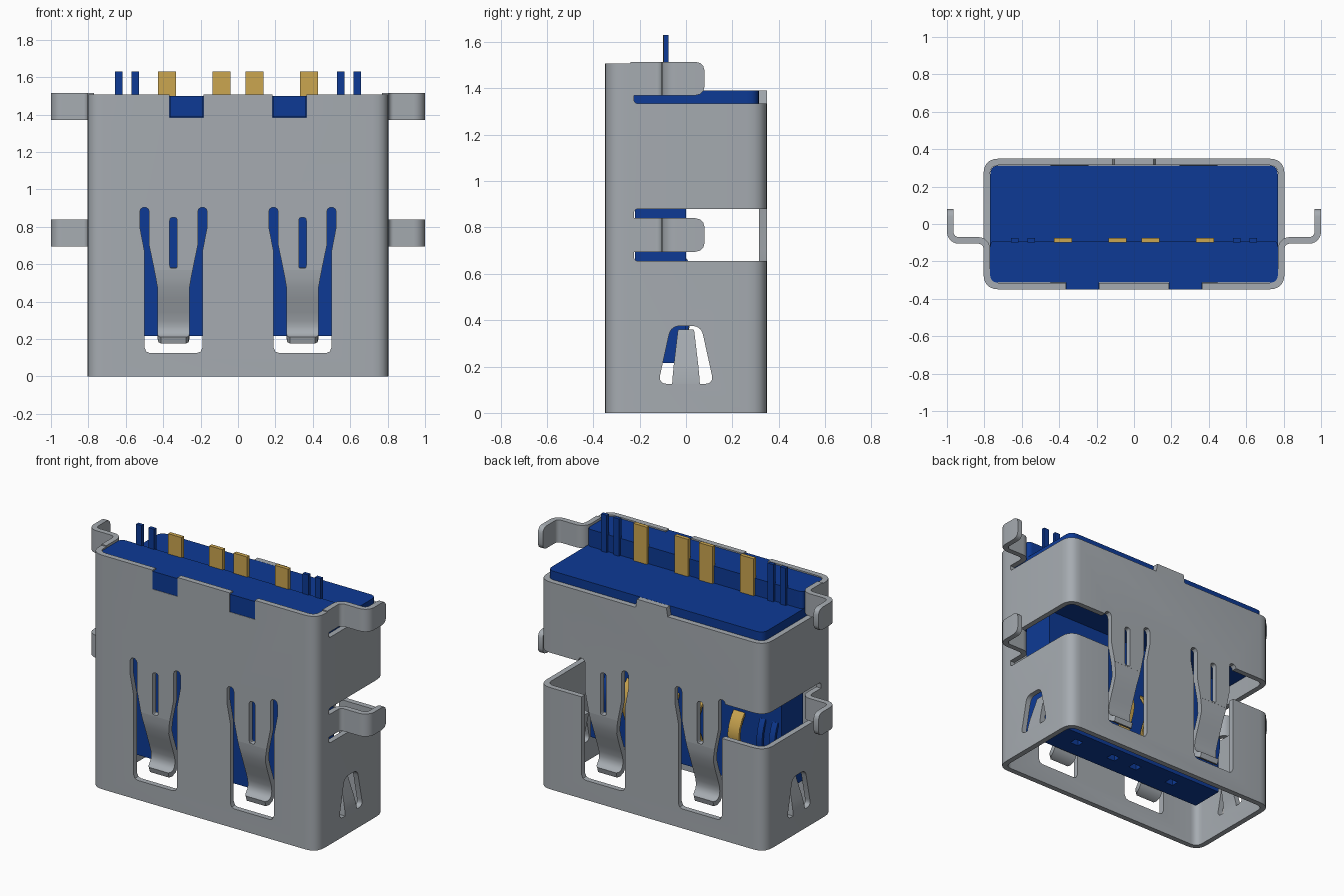
import bpy, bmesh, math
from mathutils import Vector

cube = bpy.data.objects.get("Cube")
if cube:
    bpy.data.objects.remove(cube)


def material(name, rgb, metallic=0.0):
    m = bpy.data.materials.new(name)
    m.use_nodes = True
    m.diffuse_color = (*rgb, 1)
    m.node_tree.nodes["Principled BSDF"].inputs["Base Color"].default_value = (*rgb, 1)
    return m


STEEL = material("steel grey", (0.38, 0.41, 0.44))
BLUE = material("plastic blue", (0.004, 0.042, 0.30))
GOLD = material("contact gold", (0.60, 0.38, 0.08))
parts = []


def finish(name, bm, mat):
    bmesh.ops.recalc_face_normals(bm, faces=bm.faces)
    me = bpy.data.meshes.new(name)
    bm.to_mesh(me)
    bm.free()
    me.materials.append(mat)
    ob = bpy.data.objects.new(name, me)
    bpy.context.collection.objects.link(ob)
    parts.append(ob)
    return ob


def rounded(pts, r, n=5):
    """Round every corner of a closed 2D outline."""
    out = []
    for i, p in enumerate(pts):
        p = Vector(p)
        a, b = Vector(pts[i - 1]) - p, Vector(pts[(i + 1) % len(pts)]) - p
        d = min(r, a.length * 0.45, b.length * 0.45)
        s, e = p + a.normalized() * d, p + b.normalized() * d
        for k in range(n + 1):
            t = k / n
            out.append(s * (1 - t) ** 2 + p * 2 * t * (1 - t) + e * t * t)
    return out


def rect(a0, a1, b0, b1):
    return [(a0, b0), (a1, b0), (a1, b1), (a0, b1)]


def prism(name, pts, axis, lo, hi, mat):
    """Extrude an outline along x, y or z."""
    place = {"x": lambda a, b, c: (c, a, b),
             "y": lambda a, b, c: (a, c, b),
             "z": lambda a, b, c: (a, b, c)}[axis]
    bm = bmesh.new()
    low = [bm.verts.new(place(p[0], p[1], lo)) for p in pts]
    high = [bm.verts.new(place(p[0], p[1], hi)) for p in pts]
    bm.faces.new(low)
    bm.faces.new(high[::-1])
    n = len(pts)
    for i in range(n):
        j = (i + 1) % n
        bm.faces.new((low[i], low[j], high[j], high[i]))
    return finish(name, bm, mat)


def ribbon(name, path, thick, place, mat):
    """Strip along (a, b, half width) points; place maps a, b, width to xyz."""
    bm = bmesh.new()
    rings = []
    for i, (a, b, h) in enumerate(path):
        p, q = path[max(i - 1, 0)], path[min(i + 1, len(path) - 1)]
        t = Vector((q[0] - p[0], q[1] - p[1])).normalized() * thick / 2
        rings.append([bm.verts.new(place(a - s * t.y, b + s * t.x, w))
                      for s, w in ((1, -h), (1, h), (-1, h), (-1, -h))])
    for r, s in zip(rings, rings[1:]):
        for k in range(4):
            m = (k + 1) % 4
            bm.faces.new((r[k], r[m], s[m], s[k]))
    bm.faces.new(rings[0])
    bm.faces.new(rings[-1])
    return finish(name, bm, mat)


def cut(ob, cutters):
    """Subtract the cutters, apply, and remove them."""
    for c in cutters:
        c.hide_render = True
        mod = ob.modifiers.new("cut", "BOOLEAN")
        mod.operation, mod.solver, mod.object = "DIFFERENCE", "EXACT", c
    bpy.context.view_layer.update()
    me = bpy.data.meshes.new_from_object(ob.evaluated_get(bpy.context.evaluated_depsgraph_get()))
    ob.modifiers.clear()
    ob.data = me
    for c in cutters:
        parts.remove(c)
        bpy.data.objects.remove(c)


# Shell: rounded tube with openings
T = 0.035
shell = prism("shell", rounded(rect(-.805, .805, -.35, .35), .085), "z", 0, 1.508, STEEL)
tools = [prism("cavity", rounded(rect(-.77, .77, -.315, .315), .05), "z", -1, 3, STEEL),
         prism("top_step", rounded(rect(-.225, 2, 1.335, 3), .02), "x", -2, 2, STEEL),
         prism("side_window", rounded([(-.12, .125), (.12, .125), (.065, .375), (-.065, .375)], .04),
               "x", -2, 2, STEEL)]

# Slot around each spring blade: two arms over a wide lower window
half = [(.125, .125), (.145, .132), (.155, .155), (.155, .67), (.18, .80), (.18, .88)]
half += [(.155 + .025 * math.cos(a), .88 + .025 * math.sin(a)) for a in (.6, 1.2, 1.94, 2.54)]
half += [(.13, .88), (.13, .70), (.103, .57)]
slot = half + [(-x, z) for x, z in reversed(half)]
for s in (-1, 1):
    cx = .345 * s
    tools += [
        prism("spring_slot", [(x + cx, z) for x, z in slot], "y", -1, 1, STEEL),
        prism("slit", rounded(rect(cx - .02, cx + .02, .575, .85), .02), "y", -1, 1, STEEL),
        prism("side_cutout", rounded(rect(-.225, 2, .655, .88), .02), "x",
              *sorted((.5 * s, 2 * s)), STEEL),
        prism("front_notch", rect(.275 * s - .09, .275 * s + .09, 1.385, 3), "y", -1, -.25, STEEL)]
cut(shell, tools)
prism("back_tab", [(-.115, 1.33), (.115, 1.33), (.105, 1.39), (-.105, 1.39)], "y", .315, .35, STEEL)

# Spring blades bent into the cavity on front and back
blade = [(0, .58, .105), (.004, .53, .095), (.014, .48, .086), (.034, .42, .085), (.06, .35, .085),
         (.076, .30, .085), (.08, .265, .085), (.074, .235, .085), (.058, .212, .085),
         (.036, .198, .08), (.022, .194, .068)]
for face, sy in (("front", -1), ("back", 1)):
    for side, s in (("left", 1), ("right", -1)):
        ribbon(f"{face}_spring_{side}", blade, T,
               lambda d, z, w: (.345 * s + w, sy * (.3325 - d), z), STEEL)

# Mounting ears and side locking tabs
def arc(cx, cy, r, a0, a1, n=6):
    return [(cx + r * math.cos(math.radians(a0 + (a1 - a0) * k / n)),
             cy + r * math.sin(math.radians(a0 + (a1 - a0) * k / n))) for k in range(n + 1)]


H = .0725
ear = [(x, y, H) for x, y in [(.7875, -.24)] + arc(.8325, -.1325, .045, 180, 90)
       + arc(.9375, -.0425, .045, -90, 0)]
ear += [(.9825, .04, H), (.9825, .062, .067), (.9825, .074, .055), (.9825, .08, .035)]
tab = [(.7875, .11, .06), (.7875, .14, .059), (.775, .20, .053), (.735, .345, .036), (.732, .356, .032)]
for side, s in (("left", 1), ("right", -1)):
    for level, zc in (("upper", 1.4425), ("middle", .7675)):
        ribbon(f"{level}_ear_{side}", ear, T, lambda x, y, w: (s * x, y, zc + w), STEEL)
    ribbon(f"side_tab_{side}", tab, T, lambda x, z, w: (s * x, w, z), STEEL)

# Plastic body: base block, raised front half, notch fillers
prism("base_block", rounded(rect(-.769, .769, -.314, .314), .05), "z", 1.0, 1.39, BLUE)
prism("base_front", rounded([(-.769, -.314), (.769, -.314), (.769, -.2), (.769, -.09),
                             (-.769, -.09), (-.769, -.2)], .03), "z", 1.3, 1.5, BLUE)
for s in (-1, 1):
    prism("notch_filler", rect(.275 * s - .089, .275 * s + .089, 1.386, 1.5), "y", -.349, -.28, BLUE)

# Tongue with contact holes in its end
tongue = prism("tongue", rect(-.68, .68, -.22, 0), "z", .215, 1.05, BLUE)
gold_x = (-.38, -.0875, .0875, .38)
cut(tongue, [prism("contact_hole", rect(x - .03, x + .03, -.12, -.07), "z", .1, .30, BLUE)
             for x in gold_x])

# Contacts on the tongue and pins on top
contact = [(-.005, .26), (.004, .36), (.02, .42), (.045, .48), (.055, .53), (.045, .58),
           (.02, .63), (-.005, .66)]
for i, x in enumerate(gold_x):
    ribbon(f"gold_contact_{i + 1}", [(y, z, .04) for y, z in contact], .016,
           lambda y, z, w: (x + w, y, z), GOLD)
    prism(f"gold_pin_{i + 1}", rect(x - .048, x + .048, -.1, -.075), "z", 1.3, 1.63, GOLD)
for i, x in enumerate((-.638, -.55, .55, .638)):
    ribbon(f"small_contact_{i + 1}", [(y * .6, z, .02) for y, z in contact], .016,
           lambda y, z, w: (x + w, y, z), BLUE)
    prism(f"small_pin_{i + 1}", rect(x - .02, x + .02, -.098, -.075), "z", 1.3, 1.63, BLUE)

# Smooth bends, keep sharp edges
bpy.ops.object.select_all(action="DESELECT")
for ob in parts:
    ob.select_set(True)
bpy.context.view_layer.objects.active = shell
bpy.ops.object.shade_smooth_by_angle(angle=math.radians(35))
